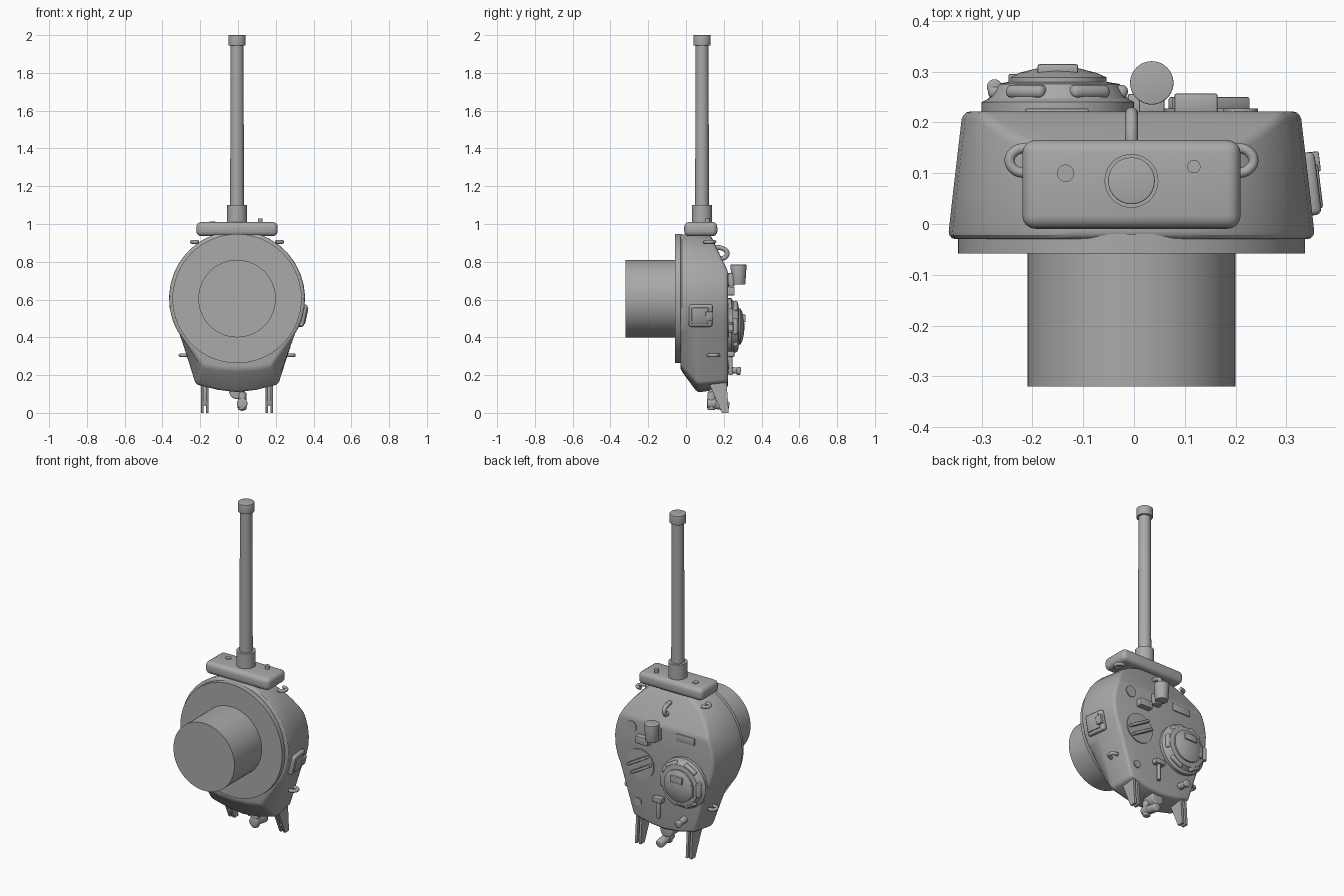
import bpy, bmesh
from math import radians, sin, cos, pi
from mathutils import Vector, Matrix, Euler

old = bpy.data.objects.get("Cube")
if old:
    bpy.data.objects.remove(old, do_unlink=True)

steel = bpy.data.materials.new("plain_grey")
steel.use_nodes = True
GREY = (0.4, 0.4, 0.4, 1)
steel.diffuse_color = GREY
steel.node_tree.nodes["Principled BSDF"].inputs["Base Color"].default_value = GREY


def shade(ob):
    bpy.ops.object.select_all(action='DESELECT')
    bpy.context.view_layer.objects.active = ob
    ob.select_set(True)
    bpy.ops.object.shade_smooth_by_angle(angle=radians(32))


def finish(name, bm):
    bmesh.ops.recalc_face_normals(bm, faces=bm.faces)
    me = bpy.data.meshes.new(name)
    bm.to_mesh(me)
    bm.free()
    me.materials.append(steel)
    ob = bpy.data.objects.new(name, me)
    bpy.context.collection.objects.link(ob)
    shade(ob)
    return ob


def bevel_sharp(bm, width, segments, limit=25):
    edges = [e for e in bm.edges if len(e.link_faces) == 2
             and e.calc_face_angle(0) > radians(limit)]
    bmesh.ops.bevel(bm, geom=edges, offset=width, segments=segments,
                    profile=0.5, affect='EDGES', clamp_overlap=True)


def box(name, loc, size, rot=(0, 0, 0), bevel=0.004, segments=2):
    bm = bmesh.new()
    bmesh.ops.create_cube(bm, size=1)
    bmesh.ops.scale(bm, vec=size, verts=bm.verts)
    bevel_sharp(bm, bevel, segments)
    bm.transform(Matrix.Translation(loc) @ Euler(rot).to_matrix().to_4x4())
    return finish(name, bm)


def rod(name, start, end, r1, r2=None, bevel=0, sides=40):
    a, b = Vector(start), Vector(end)
    bm = bmesh.new()
    bmesh.ops.create_cone(bm, cap_ends=True, segments=sides, radius1=r1,
                          radius2=r1 if r2 is None else r2, depth=(b - a).length)
    if bevel:
        bevel_sharp(bm, bevel, 3, 50)
    turn = (b - a).to_track_quat('Z', 'Y').to_matrix().to_4x4()
    bm.transform(Matrix.Translation((a + b) / 2) @ turn)
    return finish(name, bm)


def tube(name, points, radius):
    cu = bpy.data.curves.new(name, 'CURVE')
    cu.dimensions = '3D'
    cu.bevel_depth = radius
    cu.bevel_resolution = 4
    cu.use_fill_caps = True
    sp = cu.splines.new('BEZIER')
    sp.bezier_points.add(len(points) - 1)
    for bp, p in zip(sp.bezier_points, points):
        bp.co = p
        bp.handle_left_type = bp.handle_right_type = 'AUTO'
    ob = bpy.data.objects.new(name, cu)
    bpy.context.collection.objects.link(ob)
    cu.materials.append(steel)
    bpy.ops.object.select_all(action='DESELECT')
    bpy.context.view_layer.objects.active = ob
    ob.select_set(True)
    bpy.ops.object.convert(target='MESH')
    shade(bpy.context.view_layer.objects.active)


# Cast shell: lofted outlines, then sliced by the sloping face and the gun seat
CX, CZ, ROOF = -0.005, 0.605, 0.222


def section(bm, y, r, tail):
    half = [(r * cos(radians(t)), CZ + r * sin(radians(t)))
            for t in range(82, -29, -10)] + tail
    pts = [(0, CZ + r)] + half + [(-x, z) for x, z in reversed(half) if x > 0]
    return [bm.verts.new((CX + x, y, z)) for x, z in pts]


def slice_off(bm, point, normal):
    cut = bmesh.ops.bisect_plane(bm, geom=bm.verts[:] + bm.edges[:] + bm.faces[:],
                                 plane_co=point, plane_no=normal, clear_outer=True)
    edges = [g for g in cut["geom_cut"] if isinstance(g, bmesh.types.BMEdge)]
    bmesh.ops.edgeloop_fill(bm, edges=edges)


bm = bmesh.new()
rings = [section(bm, -0.03, 0.362, [(0.18, 0.25), (0.1, 0.235), (0, 0.23)]),
         section(bm, 0.06, 0.352, [(0.22, 0.15), (0.1, 0.12), (0, 0.108)]),
         section(bm, ROOF, 0.333, [(0.205, 0.165), (0.1, 0.14), (0, 0.13)])]
n = len(rings[0])
for a, b in zip(rings, rings[1:]):
    for i in range(n):
        j = (i + 1) % n
        bm.faces.new((a[i], a[j], b[j], b[i]))
bm.faces.new(rings[0])
bm.faces.new(rings[-1])
bmesh.ops.recalc_face_normals(bm, faces=bm.faces)
slice_off(bm, (0, 0, 0.945), (0, 0, 1))
slice_off(bm, (0, ROOF, 0.75), (0, 0.17, 0.082))
bmesh.ops.remove_doubles(bm, verts=bm.verts, dist=0.018)
bmesh.ops.recalc_face_normals(bm, faces=bm.faces)
bevel_sharp(bm, 0.016, 3)
finish("turret_shell", bm)

# Ring and basket
rod("turret_ring", (CX, -0.058, CZ), (CX, -0.02, CZ), 0.342, sides=64)
rod("basket", (CX, -0.32, CZ), (CX, -0.05, CZ), 0.205, sides=64)

# Gun
GY = 0.085
box("mantlet", (CX, 0.078, 0.973), (0.43, 0.175, 0.075), bevel=0.026, segments=4)
rod("gun_collar", (CX, GY, 0.99), (CX, GY, 1.1), 0.053)
rod("gun_barrel", (CX, GY, 1.05), (CX, GY, 1.97), 0.037, 0.034)
rod("muzzle", (CX, GY, 1.945), (CX, GY, 2), 0.046, bevel=0.003)
rod("sight_port", (-0.135, 0.1, 1), (-0.135, 0.1, 1.014), 0.017)
rod("coaxial_gun", (0.118, 0.113, 1), (0.118, 0.113, 1.03), 0.013)

# Lifting loops in mirrored pairs and the hook on the slope
for s, side in ((1, "left"), (-1, "right")):
    for part, x, y, z, rx in (("upper", 0.205, 0.125, 0.905, 0.035),
                              ("lower", 0.265, 0.145, 0.305, 0.035)):
        path = [(CX + s * (x + rx * cos(t * pi / 4)), y + 0.026 * sin(t * pi / 4),
                 z) for t in range(-2, 3)]
        tube(f"{part}_loop_{side}", path, 0.01)
tube("slope_hook", [(CX, 0.13, 0.875), (CX, 0.19, 0.872), (CX, 0.217, 0.85),
                    (CX, 0.205, 0.822), (CX, 0.165, 0.822)], 0.0125)

# Commander's cupola: turned profile with six vision blocks
UX, UZ = -0.15, 0.457
profile = [(0.15, 0.21), (0.15, 0.24), (0.137, 0.247), (0.122, 0.276), (0.096, 0.28),
           (0.096, 0.289), (0.075, 0.298), (0.04, 0.307), (0, 0.31)]
bm = bmesh.new()
vs = [bm.verts.new((r, y, 0)) for r, y in profile]
es = [bm.edges.new(p) for p in zip(vs, vs[1:])]
bmesh.ops.spin(bm, geom=vs + es, cent=(0, 0, 0), axis=(0, 1, 0), angle=2 * pi, steps=48)
bmesh.ops.remove_doubles(bm, verts=bm.verts, dist=0.0005)
bm.transform(Matrix.Translation((UX, 0, UZ)))
finish("cupola", bm)
for k in range(6):
    t = radians(30 + 60 * k)
    box(f"vision_block_{k + 1}", (UX + 0.12 * sin(t), 0.261, UZ + 0.12 * cos(t)),
        (0.085, 0.026, 0.036), (0, t, 0), 0.011, 3)
box("cupola_periscope", (UX, 0.304, 0.5), (0.08, 0.022, 0.04))
box("cupola_hinge", (UX - 0.08, 0.287, UZ - 0.01), (0.035, 0.018, 0.07))
rod("hinge_spring", (UX - 0.125, 0.27, UZ - 0.04), (UX - 0.125, 0.27, UZ + 0.04), 0.015,
    bevel=0.004)

# Ventilator and roof fittings
rod("ventilator", (0.035, 0.278, 0.68), (0.035, 0.278, 0.785), 0.036, 0.043, 0.003)
box("ventilator_bracket", (0.035, 0.236, 0.705), (0.05, 0.04, 0.07))
box("periscope_box", (0.122, 0.237, 0.645), (0.085, 0.04, 0.045))
box("roof_plate", (-0.152, ROOF, 0.715), (0.125, 0.012, 0.045))
rod("roof_cap", (0.21, 0.215, 0.7), (0.21, 0.228, 0.7), 0.034)
rod("small_cap", (0.165, 0.215, 0.255), (0.165, 0.228, 0.255), 0.023)
rod("loader_hatch", (0.148, 0.215, 0.488), (0.148, 0.228, 0.488), 0.09)
for s in (-1, 1):
    box("hatch_bar", (0.148 + s * 0.012, 0.237, 0.488 + s * 0.022),
        (0.15, 0.026, 0.017), (0, radians(30), 0))
box("post_head", (0.02, 0.238, 0.312), (0.065, 0.036, 0.03))
rod("post", (0.02, 0.236, 0.31), (0.02, 0.236, 0.2), 0.011, bevel=0.002, sides=20)
rod("roof_lug", (-0.145, 0.2, 0.23), (-0.145, 0.278, 0.222), 0.022, 0.015, 0.003)
rod("roof_lug_head", (-0.145, 0.268, 0.223), (-0.145, 0.29, 0.221), 0.021, bevel=0.006)

# Pistol port on the flank
tilt = (0, radians(12), radians(7))
box("pistol_port_frame", (0.338, 0.078, 0.515), (0.03, 0.125, 0.12), tilt, 0.012, 3)
box("pistol_port_door", (0.351, 0.073, 0.515), (0.018, 0.09, 0.09), tilt, 0.007)
box("pistol_port_hinge", (0.351, 0.122, 0.512), (0.022, 0.04, 0.05), tilt)

# Rear brackets: twin tapered plates joined by a web
leg = [(0.12, 0.16), (0.215, 0.16), (0.226, 0), (0.19, 0)]
for x0, side in ((0.165, "left"), (-0.176, "right")):
    for part, dx, wide in (("outer", 0.013, 0.014), ("inner", -0.013, 0.014)):
        bm = bmesh.new()
        face = bm.faces.new([bm.verts.new((x0 + dx - wide / 2, y, z)) for y, z in leg])
        out = bmesh.ops.extrude_face_region(bm, geom=[face])["geom"]
        bmesh.ops.translate(bm, vec=(wide, 0, 0),
                            verts=[v for v in out if isinstance(v, bmesh.types.BMVert)])
        finish(f"bracket_{part}_{side}", bm)
    box(f"bracket_web_{side}", (x0, 0.185, 0.09), (0.02, 0.03, 0.1))

# Gun mount at the tail
rod("mount_boss", (CX, 0.12, 0.115), (CX, 0.2, 0.115), 0.042, bevel=0.008)
rod("mount_socket", (0.022, 0.112, 0.05), (0.022, 0.16, 0.05), 0.028, bevel=0.006)
rod("mount_stem", (0.022, 0.135, 0.11), (0.022, 0.135, 0.015), 0.022, bevel=0.007)
rod("mount_arm", (0.022, 0.13, 0.05), (0.022, 0.228, 0.034), 0.025, bevel=0.01)
